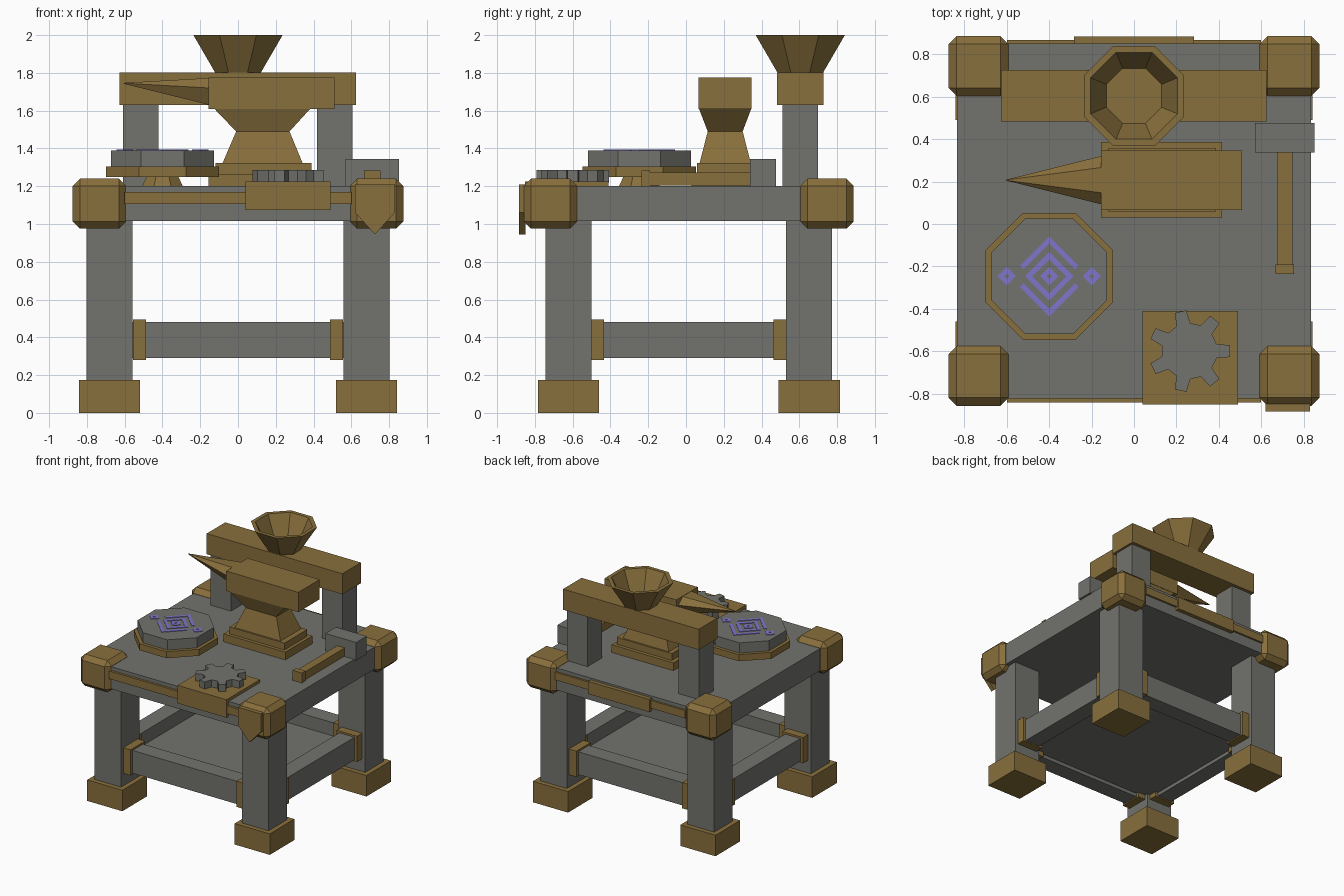
import bpy, bmesh
from math import pi, cos, sin
from mathutils import Vector

old = bpy.data.objects.get("Cube")
if old:
    bpy.data.objects.remove(old)


def material(name, rgb):
    m = bpy.data.materials.new(name)
    m.use_nodes = True
    m.diffuse_color = (*rgb, 1)
    m.node_tree.nodes["Principled BSDF"].inputs["Base Color"].default_value = (*rgb, 1)
    return m


BRASS = material("aged brass", (0.25, 0.16, 0.045))
STONE = material("grey stone", (0.17, 0.17, 0.155))
RUNE = material("violet glow", (0.21, 0.18, 0.6))


def finish(name, bm, mat):
    bmesh.ops.recalc_face_normals(bm, faces=bm.faces)
    mesh = bpy.data.meshes.new(name)
    bm.to_mesh(mesh)
    bm.free()
    mesh.materials.append(mat)
    ob = bpy.data.objects.new(name, mesh)
    bpy.context.collection.objects.link(ob)
    return ob


def box(name, x, y, z, mat, bevel=0):
    """Box from (low, high) ranges, with optional chamfered edges."""
    bm = bmesh.new()
    bmesh.ops.create_cube(bm, size=1)
    for v in bm.verts:
        v.co = [(r[0] + r[1]) / 2 + c * (r[1] - r[0]) for r, c in zip((x, y, z), v.co)]
    if bevel:
        bmesh.ops.bevel(bm, geom=bm.edges[:], offset=bevel, segments=1, affect='EDGES')
    return finish(name, bm, mat)


def loft(name, rings, mat):
    """Skin a stack of equal-length point rings and cap both ends."""
    bm = bmesh.new()
    rows = [[bm.verts.new(p) for p in ring] for ring in rings]
    n = len(rows[0])
    for a, b in zip(rows, rows[1:]):
        for i in range(n):
            j = (i + 1) % n
            bm.faces.new((a[i], a[j], b[j], b[i]))
    bm.faces.new(rows[0])
    bm.faces.new(rows[-1])
    return finish(name, bm, mat)


def octagon(cx, cy, apothem, z):
    r = apothem / cos(pi / 8)
    return [(cx + r * cos(pi / 8 + i * pi / 4), cy + r * sin(pi / 8 + i * pi / 4), z) for i in range(8)]


def rect(x0, x1, y0, y1, z):
    return [(x0, y0, z), (x1, y0, z), (x1, y1, z), (x0, y1, z)]


def around(c, half):
    return (c - half, c + half)


# Legs, feet and chamfered corner caps
LEG_X, FRONT_Y, BACK_Y = 0.68, -0.622, 0.652
for side, sx in (("left", 1), ("right", -1)):
    for end, y, cap_y in (("front", FRONT_Y, -0.717), ("back", BACK_Y, 0.746)):
        tag = end + "_" + side
        x = sx * LEG_X
        box(tag + "_leg", around(x, 0.122), around(y, 0.122), (0.1, 1.05), STONE)
        box(tag + "_foot", around(x, 0.162), around(y, 0.162), (0, 0.175), BRASS)
        box(tag + "_corner_cap", around(sx * 0.734, 0.141), around(cap_y, 0.141),
            (0.975, 1.24), BRASS, 0.038)

# Lower rails with brass collars, and the shelf between them
for end, y in (("front", FRONT_Y), ("back", BACK_Y)):
    box(end + "_rail", (-0.56, 0.56), around(y, 0.07), (0.29, 0.48), STONE)
    for side, sx in (("left", 1), ("right", -1)):
        box(f"{end}_rail_{side}_collar", around(sx * 0.522, 0.034), around(y, 0.095), (0.28, 0.495), BRASS)
for side, x in (("left", LEG_X), ("right", -LEG_X)):
    box(side + "_rail", around(x, 0.07), (-0.51, 0.54), (0.29, 0.48), STONE)
    for end, y in (("front", -0.468), ("back", 0.496)):
        box(f"{side}_rail_{end}_collar", around(x, 0.095), around(y, 0.034), (0.28, 0.495), BRASS)
box("shelf", (-0.64, 0.64), (-0.58, 0.61), (0.32, 0.37), STONE)

# Table top with brass edging
box("table_top", (-0.835, 0.835), (-0.823, 0.852), (1.015, 1.2), STONE)
box("front_trim", (-0.6, 0.6), (-0.842, -0.81), (1.105, 1.17), BRASS)
box("back_trim", (-0.6, 0.6), (0.84, 0.868), (1.105, 1.17), BRASS)
box("back_plate", (-0.283, 0.283), (0.84, 0.886), (1.08, 1.185), BRASS)
box("front_plate", (0.04, 0.49), (-0.852, -0.81), (1.075, 1.225), BRASS)
box("gear_plate", (0.04, 0.49), (-0.852, -0.41), (1.19, 1.225), BRASS)

# Pointed badge on the front corner
shield = [(0.62, 1.21), (0.83, 1.21), (0.83, 1.06), (0.725, 0.945), (0.62, 1.06)]
loft("pointed_badge", [[(x, y, z) for x, z in shield] for y in (-0.885, -0.85)], BRASS)

# Gear with seven teeth
TEETH = 7
outline = []
for i in range(TEETH):
    for offset, r in ((-0.3, 0.132), (-0.17, 0.193), (0.17, 0.193), (0.3, 0.132)):
        a = (i + offset * 0.95) * 2 * pi / TEETH
        outline.append((0.262 + r * cos(a), -0.6 + r * sin(a)))
loft("gear", [[(x, y, z) for x, y in outline] for z in (1.22, 1.285)], STONE)

# Round rune pedestal
PX, PY = -0.4, -0.247
loft("pedestal_neck", [octagon(PX, PY, 0.11, 1.195), octagon(PX, PY, 0.08, 1.26)], BRASS)
loft("pedestal_tray", [octagon(PX, PY, 0.3, 1.25), octagon(PX, PY, 0.3, 1.305)], BRASS)
loft("rune_stone", [octagon(PX, PY, 0.273, 1.3), octagon(PX, PY, 0.273, 1.39)], STONE)


def stroke(name, points, width, closed):
    """Thin flat band along a path of (x, y) points, mitred at its corners."""
    pts = [Vector(p) for p in points]
    n = len(pts)
    sides = []
    for i, p in enumerate(pts):
        before = p - pts[i - 1] if closed or i else pts[1] - p
        after = pts[(i + 1) % n] - p if closed or i < n - 1 else before
        n1, n2 = (Vector((-d.y, d.x)).normalized() for d in (before, after))
        m = (n1 + n2) / (1 + n1.dot(n2)) * width / 2
        sides.append((p + m, p - m))
    bm = bmesh.new()
    for i in range(n if closed else n - 1):
        a, b = sides[i], sides[(i + 1) % n]
        quad = (a[0], b[0], b[1], a[1])
        low, top = ([bm.verts.new((PX + v.x, PY + v.y, z)) for v in quad] for z in (1.385, 1.394))
        bm.faces.new(low)
        bm.faces.new(top)
        for k in range(4):
            bm.faces.new((low[k], low[k - 1], top[k - 1], top[k]))
    finish(name, bm, RUNE)


def diamond(cx, r):
    return [(cx + r, 0), (cx, r), (cx - r, 0), (cx, -r)]


stroke("rune_ring", diamond(0, 0.097), 0.024, True)
for name, cx in (("centre", 0), ("left", 0.2), ("right", -0.2)):
    stroke(f"rune_{name}_dot", diamond(cx, 0.028), 0.022, True)
for name, s in (("back", 1), ("front", -1)):
    stroke(f"rune_{name}_chevron", [(-0.13, 0.042 * s), (0, 0.172 * s), (0.13, 0.042 * s)], 0.024, False)

# Anvil
box("anvil_base", (-0.155, 0.415), (0.03, 0.387), (1.19, 1.265), BRASS)
box("anvil_step", (-0.12, 0.388), (0.058, 0.358), (1.26, 1.322), BRASS)
loft("anvil_waist", [rect(-0.085, 0.345, 0.07, 0.345, 1.315),
                     rect(-0.01, 0.273, 0.115, 0.3, 1.49),
                     rect(-0.13, 0.387, 0.067, 0.347, 1.615)], BRASS)
box("anvil_body", (-0.155, 0.51), (0.066, 0.348), (1.61, 1.775), BRASS)
section = [(-0.115, 1.72), (-0.06, 1.63), (0.06, 1.63), (0.115, 1.72), (0.06, 1.773), (-0.06, 1.773)]
loft("anvil_horn", [[(-0.15, 0.207 + y, z) for y, z in section],
                    [(-0.603, 0.207 + y * 0.02, 1.745 + (z - 1.71) * 0.04) for y, z in section]], BRASS)

# Hammer
box("hammer_head", (0.57, 0.853), (0.338, 0.477), (1.195, 1.345), STONE)
box("hammer_handle", (0.678, 0.748), (-0.2, 0.345), (1.205, 1.272), BRASS)
box("hammer_pommel", (0.668, 0.754), (-0.235, -0.19), (1.195, 1.283), BRASS)

# Rear gantry and hopper
for side, x in (("left", 0.512), ("right", -0.515)):
    box(side + "_post", around(x, 0.094), (0.51, 0.7), (1.19, 1.64), STONE)
box("gantry_beam", (-0.627, 0.625), (0.483, 0.727), (1.63, 1.802), BRASS)
loft("hopper", [octagon(0, 0.605, a, z) for a, z in
                ((0.117, 1.795), (0.236, 2.0), (0.205, 2.0), (0.13, 1.84))], BRASS)
